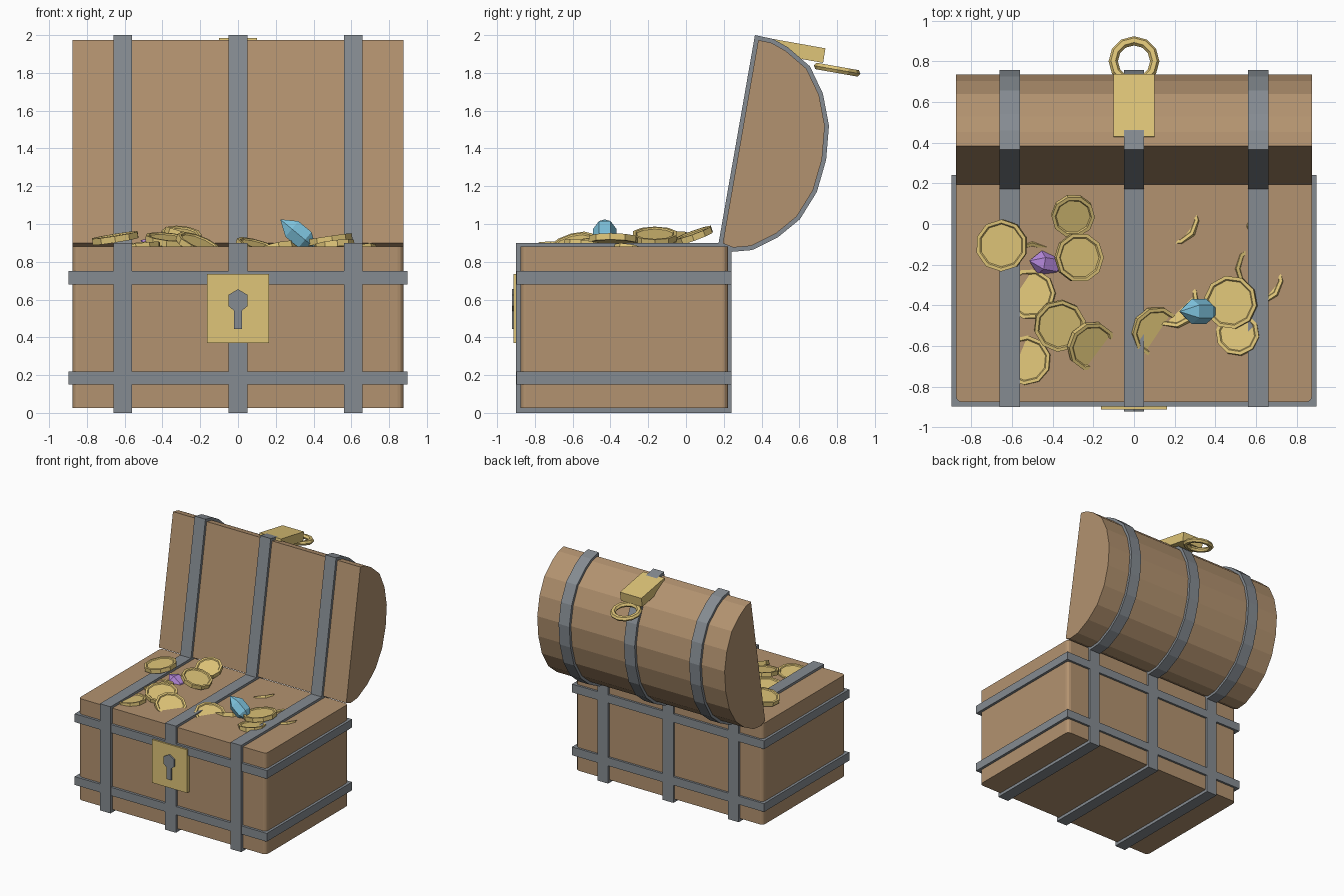
import bpy, bmesh, math
from mathutils import Vector, Matrix

if "Cube" in bpy.data.objects:
    bpy.data.objects.remove(bpy.data.objects["Cube"])

def material(name, rgb):
    m = bpy.data.materials.new(name)
    m.diffuse_color = (*rgb, 1)
    m.use_nodes = True
    m.node_tree.nodes["Principled BSDF"].inputs["Base Color"].default_value = m.diffuse_color
    return m

WOOD = material("wood", (0.45, 0.29, 0.16))
IRON = material("iron", (0.235, 0.26, 0.285))
GOLD = material("gold", (0.74, 0.56, 0.19))
BLUE = material("blue_gem", (0.21, 0.55, 0.73))
PURPLE = material("purple_gem", (0.45, 0.24, 0.69))

def finish(name, bm, mat):
    bmesh.ops.recalc_face_normals(bm, faces=bm.faces)
    me = bpy.data.meshes.new(name)
    bm.to_mesh(me)
    bm.free()
    me.materials.append(mat)
    ob = bpy.data.objects.new(name, me)
    bpy.context.collection.objects.link(ob)
    return ob

def box(name, x, y, z, mat, bevel=0):
    bm = bmesh.new()
    bmesh.ops.create_cube(bm, size=1)
    for v in bm.verts:
        v.co = [lo + (c + 0.5) * (hi - lo) for c, (lo, hi) in zip(v.co, (x, y, z))]
    if bevel:
        up = [e for e in bm.edges if abs(e.verts[0].co.z - e.verts[1].co.z) > 0.01]
        bmesh.ops.bevel(bm, geom=up, offset=bevel, segments=3, profile=0.5, affect='EDGES')
    return finish(name, bm, mat)

def inset(poly, d):
    """Move every side of a convex outline inwards by d."""
    pts = [Vector(p) for p in poly]
    mid = sum(pts, Vector((0, 0))) / len(pts)
    out = []
    for i, p in enumerate(pts):
        ns = []
        for q in (pts[i - 1], pts[(i + 1) % len(pts)]):
            e = q - p
            n = Vector((-e.y, e.x)).normalized()
            ns.append(n if n.dot(mid - p) > 0 else -n)
        out.append(p + (ns[0] + ns[1]) * d / (1 + ns[0].dot(ns[1])))
    return out

def prism(name, poly, a, b, axis, mat, wall=0):
    """Extrude an outline along an axis; wall > 0 makes a hollow band."""
    place = {'x': lambda p, t: (t, p[0], p[1]),
             'y': lambda p, t: (p[0], t, p[1]),
             'z': lambda p, t: (p[0], p[1], t)}[axis]
    bm = bmesh.new()
    n = len(poly)
    loops = [[bm.verts.new(place(p, t)) for p in poly] for t in (a, b)]
    if wall:
        inner = inset(poly, wall)
        loops += [[bm.verts.new(place(p, t)) for p in inner] for t in (b, a)]
        pairs = zip(loops, loops[1:] + loops[:1])
    else:
        bm.faces.new(loops[0])
        bm.faces.new(loops[1])
        pairs = [loops]
    for p, q in pairs:
        for i in range(n):
            j = (i + 1) % n
            bm.faces.new((p[i], p[j], q[j], q[i]))
    return finish(name, bm, mat)

# wooden body
box("chest_body", (-0.875, 0.875), (-0.876, 0.222), (0.025, 0.88), WOOD, 0.03)

# barrel lid, tilted open, and its straps
strap_outline = [(0.365, 2.0), (0.46, 1.98), (0.54, 1.935), (0.656, 1.835), (0.725, 1.69),
                 (0.757, 1.52), (0.742, 1.34), (0.693, 1.17), (0.603, 1.025), (0.487, 0.93),
                 (0.35, 0.862), (0.245, 0.853), (0.17, 0.885)]
prism("lid", inset(strap_outline, 0.022), -0.875, 0.875, 'x', WOOD)
body_outline = [(-0.9, 0), (0.24, 0), (0.24, 0.9), (-0.9, 0.9)]
for side, x in (("left", -0.61), ("middle", 0), ("right", 0.61)):
    prism(f"lid_strap_{side}", strap_outline, x - 0.05, x + 0.05, 'x', IRON, 0.03)
    prism(f"body_strap_{side}", body_outline, x - 0.05, x + 0.05, 'x', IRON, 0.03)

# horizontal bands
band_outline = [(-0.897, -0.897), (0.897, -0.897), (0.897, 0.24), (-0.897, 0.24)]
for name, z in (("lower", 0.15), ("upper", 0.68)):
    prism(f"{name}_band", band_outline, z, z + 0.07, 'z', IRON, 0.03)

# lock plate and keyhole
box("lock_plate", (-0.163, 0.163), (-0.912, -0.88), (0.37, 0.735), GOLD)
half = [(0.05, 0.625), (0.05, 0.565), (0.02, 0.54), (0.02, 0.443)]
prism("keyhole", [(0, 0.655)] + half + [(-x, z) for x, z in reversed(half)],
      -0.922, -0.9, 'y', IRON)

# hasp and pull ring
prism("hasp", [(0.43, 1.985), (0.738, 1.93), (0.726, 1.853), (0.418, 1.908)],
      -0.1, 0.1, 'x', GOLD)
bm = bmesh.new()
sides, sec = 12, 6
tilt = Matrix.Translation((0, 0.8, 1.817)) @ Matrix.Rotation(math.radians(-10), 4, 'X')
grid = []
for i in range(sides):
    a = 2 * math.pi * i / sides
    row = []
    for k in range(sec):
        b = 2 * math.pi * k / sec
        r = 0.102 + 0.023 * math.cos(b)
        row.append(bm.verts.new(tilt @ Vector((r * math.cos(a), r * math.sin(a), 0.02 * math.sin(b)))))
    grid.append(row)
for i in range(sides):
    for k in range(sec):
        i2, k2 = (i + 1) % sides, (k + 1) % sec
        bm.faces.new((grid[i][k], grid[i2][k], grid[i2][k2], grid[i][k2]))
finish("pull_ring", bm, GOLD)

# coins: centre x, y, z, radius, lean of the face in x and y
coins = [(-0.65, -0.105, 0.925, 0.128, -0.16, -0.05), (-0.30, 0.04, 0.938, 0.107, 0.1, -0.36),
         (-0.27, -0.165, 0.935, 0.122, 0.3, 0.0), (-0.365, -0.50, 0.915, 0.128, 0.1, -0.17),
         (-0.21, -0.60, 0.89, 0.122, 0.4, -0.3), (-0.51, -0.345, 0.878, 0.125, -0.12, 0.08),
         (-0.53, -0.67, 0.875, 0.122, -0.12, 0.05), (0.475, -0.385, 0.915, 0.132, -0.15, 0.02),
         (0.51, -0.54, 0.885, 0.108, -0.12, 0.12), (0.11, -0.53, 0.873, 0.125, 0.3, -0.2),
         (0.20, -0.39, 0.855, 0.125, -0.25, 0.25), (0.21, 0.01, 0.832, 0.12, -0.4, 0.3),
         (0.66, -0.01, 0.825, 0.12, 0.55, 0.0), (0.61, -0.22, 0.84, 0.12, 0.35, 0.0),
         (0.62, -0.28, 0.84, 0.12, -0.3, 0.25), (-0.50, -0.19, 0.82, 0.12, 0.0, -0.55)]
for i, (x, y, z, r, nx, ny) in enumerate(coins):
    bm = bmesh.new()
    bmesh.ops.create_cone(bm, cap_ends=True, segments=10, radius1=r, radius2=r, depth=0.034)
    bm.normal_update()
    caps = [f for f in bm.faces if len(f.verts) == 10]
    bmesh.ops.inset_individual(bm, faces=caps, thickness=0.017)
    bmesh.ops.inset_individual(bm, faces=caps, thickness=0.006, depth=-0.007)
    turn = Vector((nx, ny, 1)).to_track_quat('Z', 'Y').to_matrix().to_4x4()
    bm.transform(Matrix.Translation((x, y, z)) @ turn)
    finish(f"coin_{i + 1}", bm, GOLD)

# cut gems: two cones joined by a short prism
def gem(name, centre, axis, r, length, belt, mat):
    bm = bmesh.new()
    pts = [(0, 0, length / 2), (0, 0, -length / 2)]
    for k in range(6):
        a = math.pi * k / 3
        pts += [(r * math.cos(a), r * math.sin(a), s * belt / 2) for s in (1, -1)]
    bmesh.ops.convex_hull(bm, input=[bm.verts.new(p) for p in pts])
    bmesh.ops.dissolve_limit(bm, angle_limit=0.02, verts=bm.verts, edges=bm.edges)
    turn = Vector(axis).to_track_quat('Z', 'Y').to_matrix().to_4x4()
    bm.transform(Matrix.Translation(centre) @ turn)
    finish(name, bm, mat)

gem("blue_gem", (0.32, -0.43, 0.945), (-0.75, 0, 0.62), 0.062, 0.25, 0.09, BLUE)
gem("purple_gem", (-0.43, -0.195, 0.865), (-0.6, 0.1, 0.35), 0.058, 0.2, 0.08, PURPLE)
